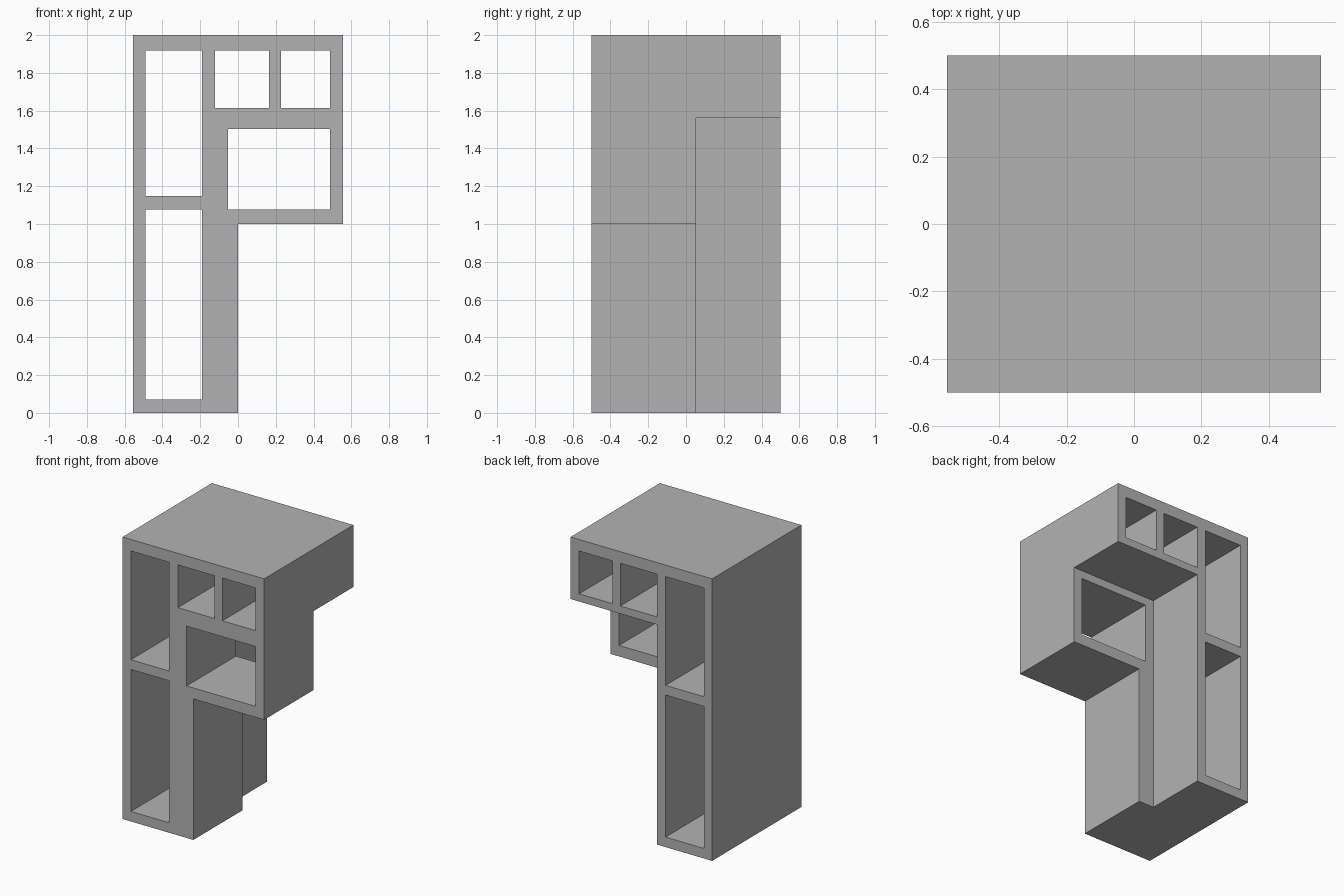
import bpy
import bmesh

if "Cube" in bpy.data.objects:
    bpy.data.objects.remove(bpy.data.objects["Cube"], do_unlink=True)

HALF_W, HALF_D, STEP_Y = 0.555, 0.5, 0.053

# Single plain grey finish
grey = bpy.data.materials.new("plain_grey")
grey.use_nodes = True
colour = (0.45, 0.45, 0.45, 1)
grey.diffuse_color = colour
grey.node_tree.nodes["Principled BSDF"].inputs["Base Color"].default_value = colour


def extrude_profile(name, points, y0, y1):
    """Solid made from an x-z outline swept from y0 to y1."""
    bm = bmesh.new()
    face = bm.faces.new([bm.verts.new((x, y0, z)) for x, z in points])
    swept = bmesh.ops.extrude_face_region(bm, geom=[face])["geom"]
    verts = [v for v in swept if isinstance(v, bmesh.types.BMVert)]
    bmesh.ops.translate(bm, verts=verts, vec=(0, y1 - y0, 0))
    bmesh.ops.recalc_face_normals(bm, faces=bm.faces)
    mesh = bpy.data.meshes.new(name)
    bm.to_mesh(mesh)
    bm.free()
    mesh.materials.append(grey)
    obj = bpy.data.objects.new(name, mesh)
    bpy.context.scene.collection.objects.link(obj)
    return obj


def cut(target, x0, x1, z0, z1, y0=-1, y1=1):
    """Remove a box-shaped volume from the target."""
    outline = [(x0, z0), (x1, z0), (x1, z1), (x0, z1)]
    cutter = extrude_profile("cutter", outline, y0, y1)
    cutter.hide_render = True
    mod = target.modifiers.new("cut", "BOOLEAN")
    mod.operation, mod.solver, mod.object = "DIFFERENCE", "EXACT", cutter
    bpy.context.view_layer.objects.active = target
    bpy.ops.object.modifier_apply(modifier=mod.name)
    bpy.data.objects.remove(cutter, do_unlink=True)


# Tall column with an overhanging upper block
outline = [(-HALF_W, 0), (0, 0), (0, 1), (HALF_W, 1), (HALF_W, 2), (-HALF_W, 2)]
cabinet = extrude_profile("shelf_cabinet", outline, -HALF_D, HALF_D)

# Rear step: the back is a slimmer column with a shallow overhang
cut(cabinet, -0.121, 1, -1, 1.56, y0=STEP_Y)

# Compartments open from front to back
compartments = [
    (-0.49, -0.19, 0.071, 1.078),   # lower tall
    (-0.49, -0.19, 1.147, 1.918),   # upper tall
    (-0.121, 0.165, 1.615, 1.918),  # small inner
    (0.228, 0.488, 1.615, 1.918),   # small outer
    (-0.053, 0.488, 1.078, 1.502),  # wide middle
]
for box in compartments:
    cut(cabinet, *box)
